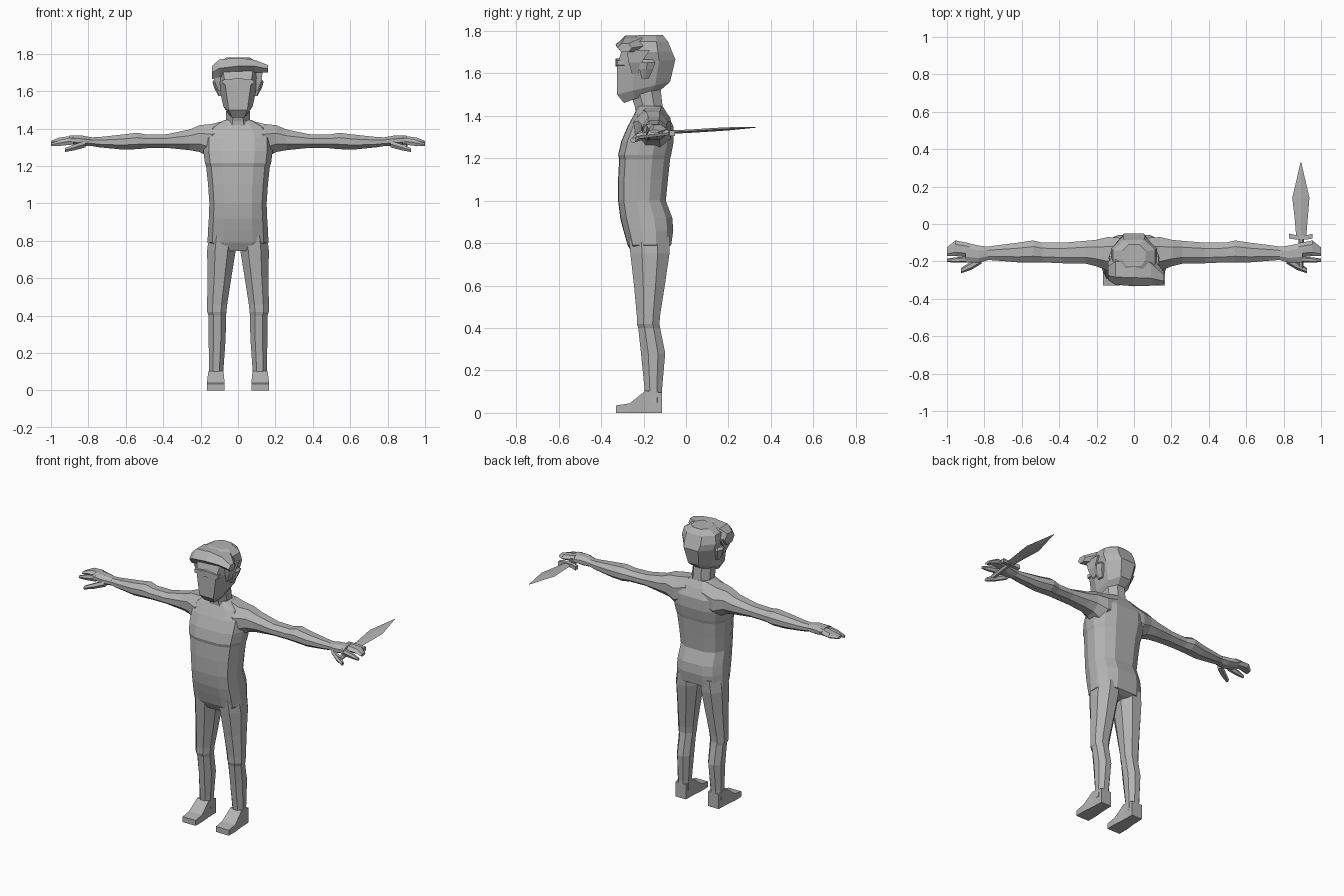
import bpy, bmesh

skin = bpy.data.materials.new("plain_grey")
skin.diffuse_color = (0.45, 0.45, 0.45, 1)

# Cross-sections in unit space (u, v)
BODY = [(.5, 0), (.74, .01), (.92, .12), (1, .38), (1, .65), (.9, .88), (.72, 1), (.5, 1),
        (.28, 1), (.1, .88), (0, .65), (0, .38), (.08, .12), (.26, .01)]
OCT = [(.28, 0), (.72, 0), (1, .3), (1, .7), (.72, 1), (.28, 1), (0, .7), (0, .3)]
HEAD = [(.18, 0), (.82, 0), (1, .3), (1, .72), (.74, 1), (.26, 1), (0, .72), (0, .3)]
HEX = [(.25, 0), (.75, 0), (1, .5), (.75, 1), (.25, 1), (0, .5)]
BOX = [(0, 0), (1, 0), (1, 1), (0, 1)]
DIAMOND = [(.5, 0), (1, .5), (.5, 1), (0, .5)]


def loft(name, axis, section, rings, mirror=1):
    """Skin rings (position, u0, u1, v0, v1[, rise along v]) lying across an axis."""
    bm = bmesh.new()
    loops = []
    for p, u0, u1, v0, v1, *rise in rings:
        loop = []
        for s, t in section:
            a, b = u0 + (u1 - u0) * s, v0 + (v1 - v0) * t
            q = p + (rise[0] * t if rise else 0)
            x, y, z = {"x": (q, a, b), "y": (a, q, b), "z": (a, b, q)}[axis]
            loop.append(bm.verts.new((x * mirror, y, z)))
        loops.append(loop)
    n = len(section)
    for lo, hi in zip(loops, loops[1:]):
        for i in range(n):
            j = (i + 1) % n
            bm.faces.new((lo[i], lo[j], hi[j], hi[i]))
    bm.faces.new(loops[0])
    bm.faces.new(loops[-1])
    bmesh.ops.recalc_face_normals(bm, faces=bm.faces)
    mesh = bpy.data.meshes.new(name)
    bm.to_mesh(mesh)
    bm.free()
    mesh.materials.append(skin)
    obj = bpy.data.objects.new(name, mesh)
    bpy.context.collection.objects.link(obj)
    return obj


def upright(name, section, rings):
    """Loft centred on x = 0 from (z, half width, front, back[, rise])."""
    return loft(name, "z", section, [(r[0], -r[1], r[1], *r[2:]) for r in rings])


# Torso and neck
upright("torso", BODY, [
    (.745, .125, -.25, -.10, .03), (.79, .163, -.275, -.07), (.86, .160, -.295, -.06),
    (.92, .156, -.31, -.065), (1.0, .153, -.32, -.095), (1.10, .160, -.32, -.085),
    (1.195, .170, -.315, -.075), (1.215, .177, -.32, -.07), (1.28, .185, -.305, -.058),
    (1.35, .185, -.275, -.06), (1.405, .155, -.245, -.085), (1.445, .075, -.225, -.11)])
upright("neck", OCT, [(1.38, .085, -.235, -.09), (1.44, .064, -.24, -.11),
                      (1.53, .062, -.27, -.12)])

# Head with a rising jaw line
upright("head", HEAD, [
    (1.46, .052, -.292, -.115, .065), (1.50, .078, -.325, -.075, .06),
    (1.64, .108, -.325, -.05, .025), (1.70, .122, -.305, -.065),
    (1.75, .112, -.28, -.085), (1.78, .062, -.225, -.11)])
loft("brow", "x", BOX, [(-.085, -.325, -.28, 1.638, 1.66), (0, -.333, -.28, 1.632, 1.67),
                        (.085, -.325, -.28, 1.638, 1.66)])

# Swept hair over the forehead
loft("hair_fringe", "x", HEX, [
    (-.138, -.30, -.20, 1.665, 1.735), (-.10, -.325, -.16, 1.675, 1.77),
    (0, -.332, -.15, 1.69, 1.778), (.09, -.33, -.17, 1.70, 1.767),
    (.16, -.322, -.255, 1.70, 1.74)])

for side, m in (("left", -1), ("right", 1)):
    # Sideburn and ear
    loft(side + "_sideburn", "z", BOX, [
        (1.60, .085, .104, -.255, -.225), (1.65, .085, .125, -.27, -.21),
        (1.71, .085, .132, -.28, -.17)], m)
    loft(side + "_ear", "z", HEX, [
        (1.575, .085, .105, -.21, -.175), (1.62, .085, .128, -.22, -.155),
        (1.65, .085, .137, -.22, -.145), (1.665, .085, .125, -.205, -.16)], m)

    # Leg and foot
    loft(side + "_leg", "z", OCT, [
        (.05, .078, .158, -.19, -.113), (.11, .078, .155, -.195, -.113),
        (.28, .066, .157, -.212, -.098), (.40, .064, .158, -.225, -.122),
        (.42, .062, .165, -.232, -.125), (.46, .058, .165, -.232, -.122),
        (.60, .036, .163, -.245, -.10), (.75, .012, .165, -.262, -.078),
        (.83, .012, .155, -.27, -.075)], m)
    loft(side + "_foot", "y", BOX, [
        (-.33, .073, .165, 0, .035), (-.265, .072, .166, 0, .045),
        (-.19, .078, .158, 0, .105), (-.113, .08, .155, 0, .095)], m)

    # Shoulder and arm
    loft(side + "_arm", "x", OCT, [
        (.06, -.225, -.075, 1.27, 1.445), (.14, -.25, -.07, 1.24, 1.425),
        (.205, -.225, -.085, 1.275, 1.418), (.26, -.212, -.09, 1.285, 1.395),
        (.38, -.21, -.10, 1.297, 1.37), (.49, -.205, -.10, 1.295, 1.368),
        (.54, -.205, -.088, 1.29, 1.378), (.62, -.205, -.10, 1.288, 1.368),
        (.74, -.195, -.115, 1.30, 1.355), (.79, -.192, -.122, 1.308, 1.353)], m)

    # Hand, split fingers and thumb
    loft(side + "_palm", "x", OCT, [
        (.78, -.193, -.122, 1.308, 1.353), (.83, -.208, -.115, 1.305, 1.362),
        (.90, -.205, -.10, 1.318, 1.362)], m)
    loft(side + "_front_finger", "x", HEX, [
        (.88, -.205, -.172, 1.315, 1.355), (.95, -.207, -.178, 1.308, 1.34),
        (1.0, -.203, -.185, 1.306, 1.322)], m)
    loft(side + "_back_fingers", "x", HEX, [
        (.88, -.175, -.103, 1.322, 1.362), (.955, -.172, -.088, 1.322, 1.352),
        (1.0, -.172, -.125, 1.318, 1.334)], m)
    loft(side + "_thumb", "x", HEX, [
        (.815, -.212, -.165, 1.30, 1.335), (.87, -.245, -.20, 1.285, 1.318),
        (.925, -.263, -.235, 1.275, 1.296)], m)

# Dagger held in the right hand
loft("dagger_handle", "y", HEX, [
    (-.235, .875, .905, 1.29, 1.315), (-.215, .878, .906, 1.292, 1.32),
    (-.07, .88, .908, 1.31, 1.334)])
loft("dagger_guard", "x", BOX, [
    (.83, -.078, -.052, 1.305, 1.33), (.86, -.082, -.058, 1.312, 1.334),
    (.93, -.082, -.058, 1.312, 1.334), (.955, -.078, -.052, 1.305, 1.33)])
loft("dagger_blade", "y", DIAMOND, [
    (-.065, .867, .921, 1.315, 1.331), (.03, .859, .929, 1.32, 1.336),
    (.14, .846, .938, 1.327, 1.343), (.21, .863, .922, 1.332, 1.346),
    (.33, .890, .894, 1.344, 1.347)])
